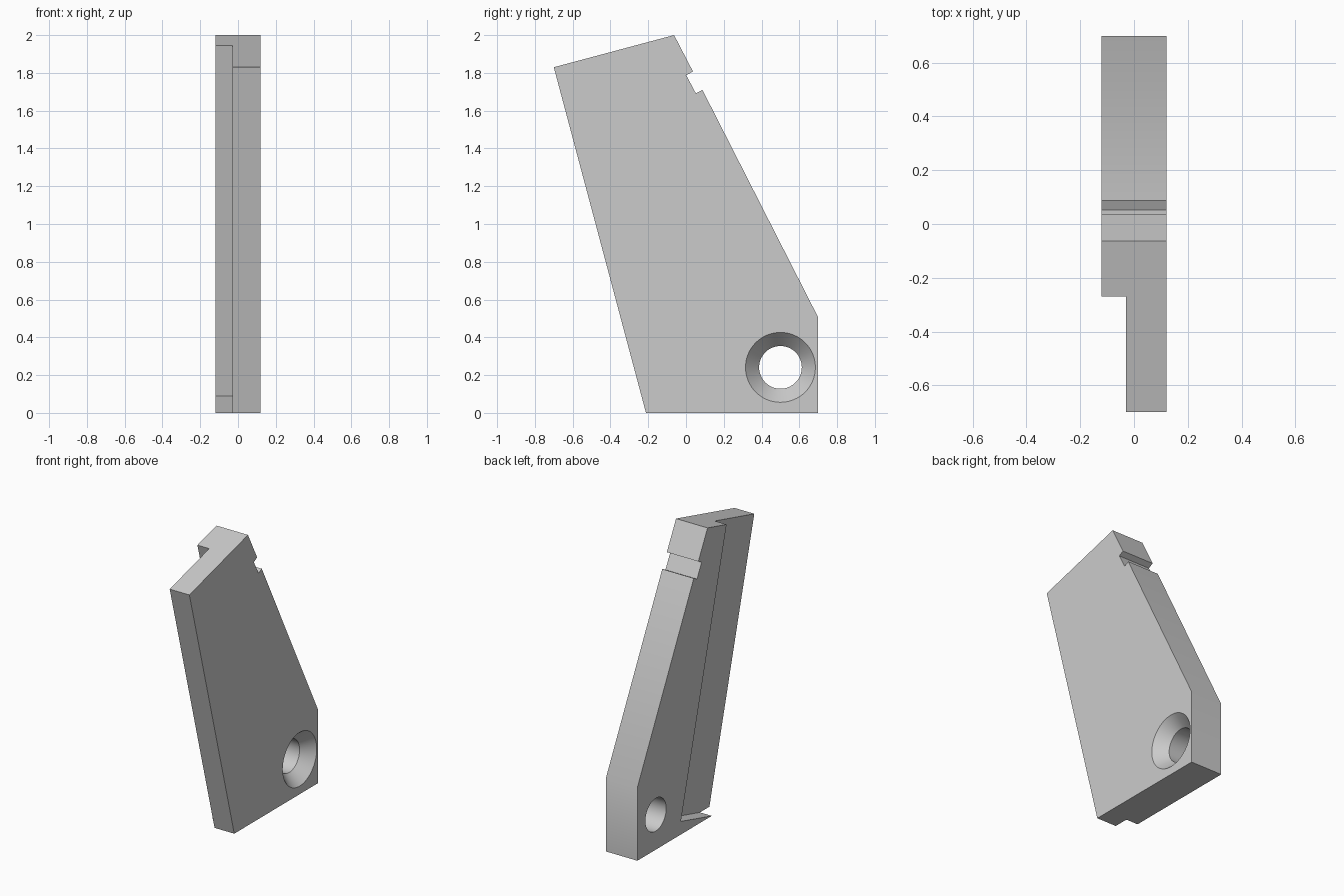
import bpy
import bmesh
from math import sin, cos, pi, radians
from mathutils import Vector

cube = bpy.data.objects.get("Cube")
if cube:
    bpy.data.objects.remove(cube, do_unlink=True)

HALF = 0.12          # half thickness of the plate
LEAN = radians(15)   # backward lean of the front edge

grey = bpy.data.materials.new("plain_grey")
grey.use_nodes = True
grey.diffuse_color = (0.6, 0.6, 0.6, 1)
grey.node_tree.nodes["Principled BSDF"].inputs["Base Color"].default_value = (0.6, 0.6, 0.6, 1)


def loft(name, rings):
    """Closed solid through rings that share one point count."""
    bm = bmesh.new()
    loops = [[bm.verts.new(p) for p in ring] for ring in rings]
    n = len(loops[0])
    for a, b in zip(loops, loops[1:]):
        for i in range(n):
            j = (i + 1) % n
            bm.faces.new((a[i], a[j], b[j], b[i]))
    bm.faces.new(loops[0])
    bm.faces.new(loops[-1])
    bmesh.ops.recalc_face_normals(bm, faces=bm.faces)
    mesh = bpy.data.meshes.new(name)
    bm.to_mesh(mesh)
    bm.free()
    mesh.materials.append(grey)
    obj = bpy.data.objects.new(name, mesh)
    bpy.context.collection.objects.link(obj)
    return obj


def slab(name, profile, x0, x1):
    return loft(name, [[(x, y, z) for y, z in profile] for x in (x0, x1)])


def circle(x, r, y=0.5, z=0.241, n=64):
    return [(x, y + r * cos(2 * pi * i / n), z + r * sin(2 * pi * i / n)) for i in range(n)]


# Leaning plate, with the small square notch in its back edge
plate = slab("bracket_plate", [
    (-0.212, 0), (0.7, 0), (0.7, 0.505),
    (0.087, 1.71), (0.052, 1.692), (0.001, 1.788), (0.037, 1.807),
    (-0.063, 2.0), (-0.7, 1.83)], -HALF, HALF)

# Step along the front edge, square to the lean
corner = Vector((0.227, 0.09))
up = Vector((-sin(LEAN), cos(LEAN))) * 2.4
ahead = Vector((-cos(LEAN), -sin(LEAN)))
step = slab("step_cutter", [corner, corner + up, corner + up + ahead, corner + ahead],
            -0.3, -0.03)

# Countersunk through hole
hole = loft("hole_cutter", [circle(-0.2, 0.113), circle(HALF - 0.08, 0.113),
                            circle(HALF, 0.185), circle(HALF + 0.04, 0.221)])

for cutter in (step, hole):
    cutter.hide_render = True
    mod = plate.modifiers.new(cutter.name, "BOOLEAN")
    mod.operation = "DIFFERENCE"
    mod.solver = "EXACT"
    mod.object = cutter

# Apply the cuts and drop the cutters
bpy.context.view_layer.update()
graph = bpy.context.evaluated_depsgraph_get()
cut = bpy.data.meshes.new_from_object(plate.evaluated_get(graph))
plate.modifiers.clear()
plate.data = cut
for cutter in (step, hole):
    bpy.data.objects.remove(cutter, do_unlink=True)

bpy.ops.object.select_all(action="DESELECT")
plate.select_set(True)
bpy.context.view_layer.objects.active = plate
bpy.ops.object.shade_smooth_by_angle(angle=radians(30))
